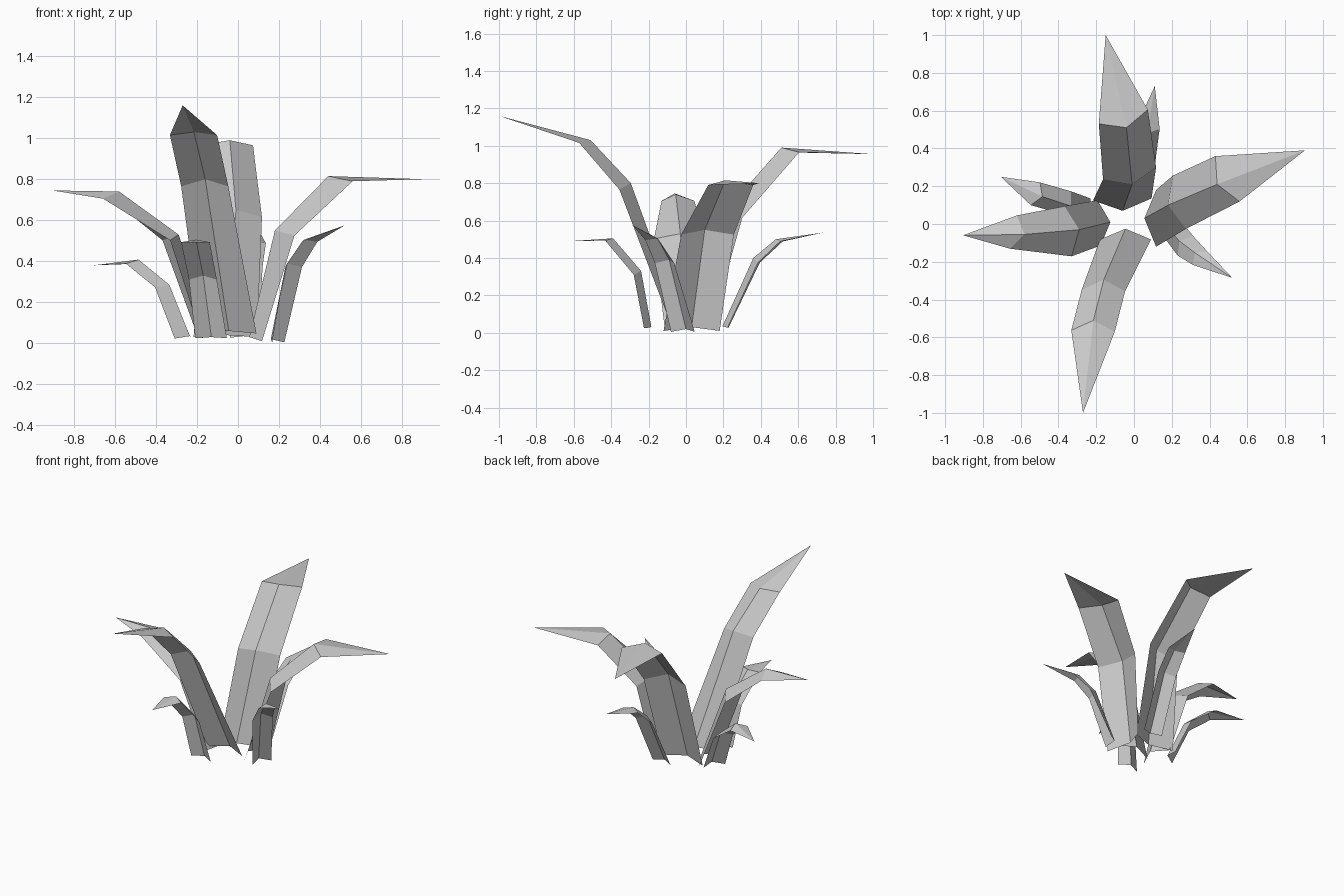
import bpy
from math import cos, sin, radians


def leaf(name, depth, rows, tip):
    """Folded blade: each row is ridge x, y, z, half width, heading in degrees, edge drop."""
    verts, faces = [], []
    for x, y, z, half, heading, drop in rows:
        ox, oy = cos(radians(heading)), sin(radians(heading))
        cx, cy = x + ox * depth, y + oy * depth
        verts += [(cx - oy * half, cy + ox * half, z - drop),
                  (x, y, z),
                  (cx + oy * half, cy - ox * half, z - drop)]
    for r in range(len(rows) - 1):
        for c in range(2):
            a = r * 3 + c
            faces.append((a, a + 3, a + 4, a + 1))
    verts.append(tip)
    last = (len(rows) - 1) * 3
    for c in range(2):
        faces.append((last + c, len(verts) - 1, last + c + 1))
    mesh = bpy.data.meshes.new(name)
    mesh.from_pydata(verts, [], faces)
    mesh.update()
    obj = bpy.data.objects.new(name, mesh)
    bpy.context.collection.objects.link(obj)


# Four large leaves
leaf("large_leaf_back", 0.06, [
    (-0.06, 0.07, 0.04, 0.155, 92, 0.01),
    (-0.01, 0.21, 0.65, 0.144, 103, 0.035),
    (-0.04, 0.51, 0.99, 0.135, 106, 0.025)], (-0.15, 1.0, 0.955))
leaf("large_leaf_front", 0.057, [
    (-0.045, -0.025, 0.06, 0.135, 270, 0.012),
    (-0.16, -0.295, 0.80, 0.115, 268, 0.035),
    (-0.215, -0.51, 1.03, 0.115, 268, 0.015)], (-0.27, -1.0, 1.16))
leaf("large_leaf_right", 0.062, [
    (0.055, 0.03, 0.03, 0.15, 0, 0.02),
    (0.18, 0.10, 0.55, 0.145, 14, 0.025),
    (0.44, 0.21, 0.815, 0.136, 28, 0.025)], (0.905, 0.39, 0.80))
leaf("large_leaf_left", 0.06, [
    (-0.125, 0.01, 0.04, 0.12, 184, 0.015),
    (-0.29, -0.03, 0.53, 0.134, 188, 0.028),
    (-0.58, -0.055, 0.74, 0.09, 168, 0.035)], (-0.905, -0.06, 0.745))

# Four small leaves between them
leaf("small_leaf_back", 0.03, [
    (0.03, 0.195, 0.035, 0.07, 88, 0.008),
    (0.05, 0.36, 0.40, 0.068, 86, 0.025),
    (0.07, 0.48, 0.50, 0.063, 84, 0.012)], (0.11, 0.73, 0.535))
leaf("small_leaf_front", 0.037, [
    (-0.13, -0.185, 0.03, 0.077, 268, 0.005),
    (-0.17, -0.24, 0.33, 0.068, 268, 0.02),
    (-0.205, -0.39, 0.505, 0.07, 266, 0.012)], (-0.23, -0.62, 0.49))
leaf("small_leaf_right", 0.04, [
    (0.16, 0.0, 0.02, 0.07, -25, 0.015),
    (0.24, -0.09, 0.39, 0.066, -38, 0.018),
    (0.322, -0.152, 0.505, 0.052, -46, 0.01)], (0.52, -0.285, 0.575))
leaf("small_leaf_left", 0.04, [
    (-0.235, 0.05, 0.035, 0.075, 148, 0.012),
    (-0.335, 0.095, 0.285, 0.067, 148, 0.012),
    (-0.485, 0.145, 0.408, 0.065, 158, 0.02)], (-0.705, 0.25, 0.38))
